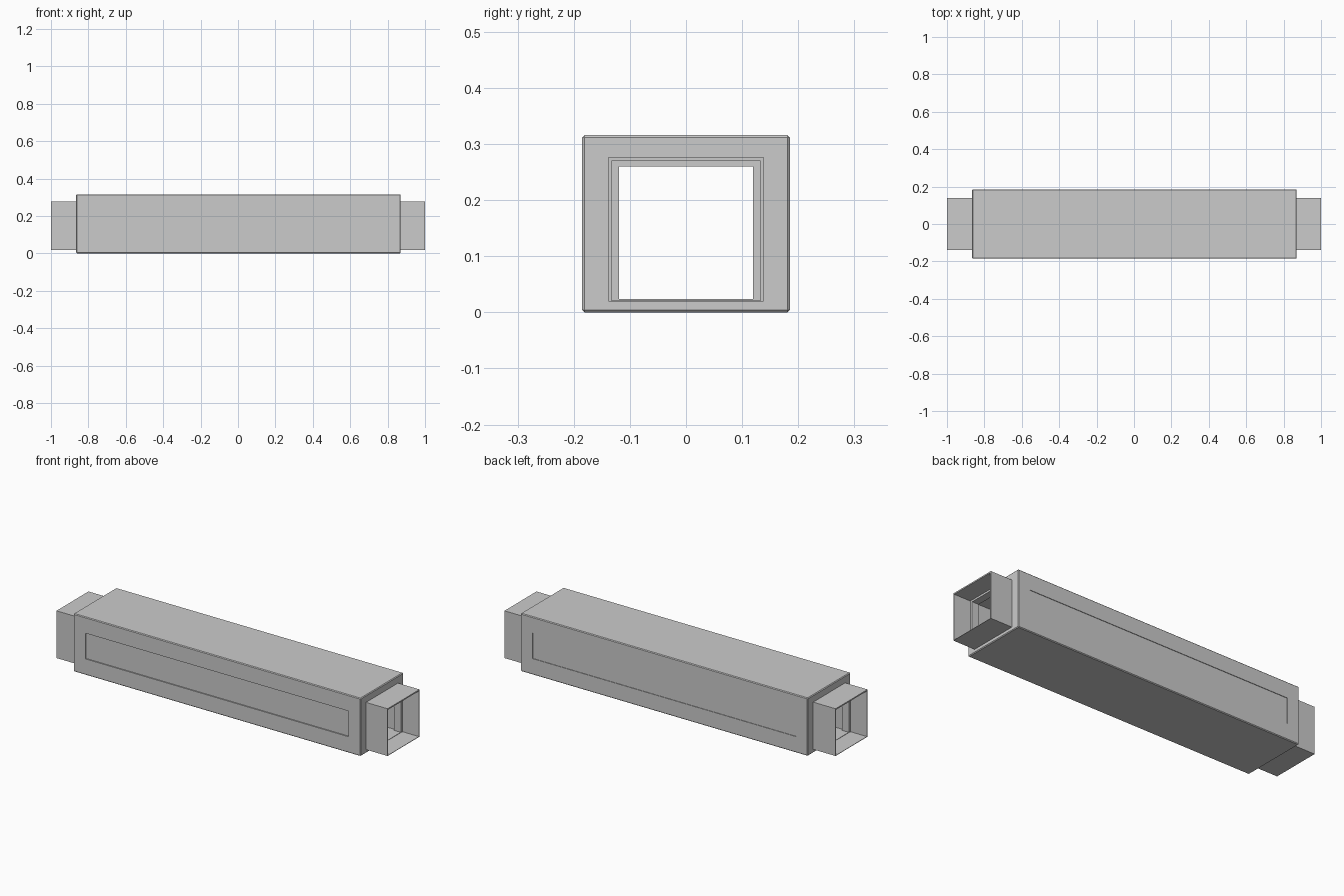
import bpy
import bmesh

if "Cube" in bpy.data.objects:
    bpy.data.objects.remove(bpy.data.objects["Cube"])


def sleeve(name, x0, x1, outer, inner, bevel=0.0):
    """Rectangular tube along x; outer and inner are (half_width, z_low, z_high)."""
    bm = bmesh.new()

    def ring(x, rect):
        w, lo, hi = rect
        return [bm.verts.new((x, y, z)) for y, z in ((-w, lo), (w, lo), (w, hi), (-w, hi))]

    rings = [ring(x0, outer), ring(x1, outer), ring(x1, inner), ring(x0, inner)]
    outer_verts = set(rings[0] + rings[1])
    for a in range(4):
        r, s = rings[a], rings[(a + 1) % 4]
        for i in range(4):
            j = (i + 1) % 4
            bm.faces.new((r[i], r[j], s[j], s[i]))
    if bevel:
        edges = [e for e in bm.edges if all(v in outer_verts for v in e.verts)]
        bmesh.ops.bevel(bm, geom=edges, offset=bevel, segments=1,
                        affect='EDGES', profile=0.5)
    bmesh.ops.recalc_face_normals(bm, faces=bm.faces)
    mesh = bpy.data.meshes.new(name)
    bm.to_mesh(mesh)
    bm.free()
    obj = bpy.data.objects.new(name, mesh)
    bpy.context.collection.objects.link(obj)
    return obj


def recess(target, y, depth):
    """Cut a shallow rectangular panel into a long side."""
    bpy.ops.mesh.primitive_cube_add(size=1, location=(0.0025, y, 0.158))
    cutter = bpy.context.object
    cutter.name = "panel_cutter"
    cutter.hide_render = True
    cutter.scale = (1.591, depth * 2, 0.14)
    mod = target.modifiers.new("panel_recess", 'BOOLEAN')
    mod.operation = 'DIFFERENCE'
    mod.solver = 'EXACT'
    mod.object = cutter
    bpy.context.view_layer.objects.active = target
    bpy.ops.object.modifier_apply(modifier=mod.name)
    bpy.data.objects.remove(cutter, do_unlink=True)


# Cross-sections: half width, bottom, top
CASING = (0.185, 0.0, 0.316)
DUCT_OUT = (0.138, 0.019, 0.277)
DUCT_IN = (0.133, 0.0215, 0.270)
FRAME_IN = (0.119, 0.0235, 0.260)

# Outer casing with a shallow panel on each long side
casing = sleeve("casing", -0.865, 0.87, CASING, DUCT_OUT, bevel=0.004)
recess(casing, -0.185, 0.006)
recess(casing, 0.185, 0.003)

# Thin-walled duct running through the casing
sleeve("duct", -1.0, 1.0, DUCT_OUT, DUCT_IN)

# Narrow inner frame near each mouth
for side, label in ((-1, "left"), (1, "right")):
    a, b = sorted((side * 0.86, side * 0.90))
    sleeve(label + "_inner_frame", a, b, DUCT_IN, FRAME_IN)
